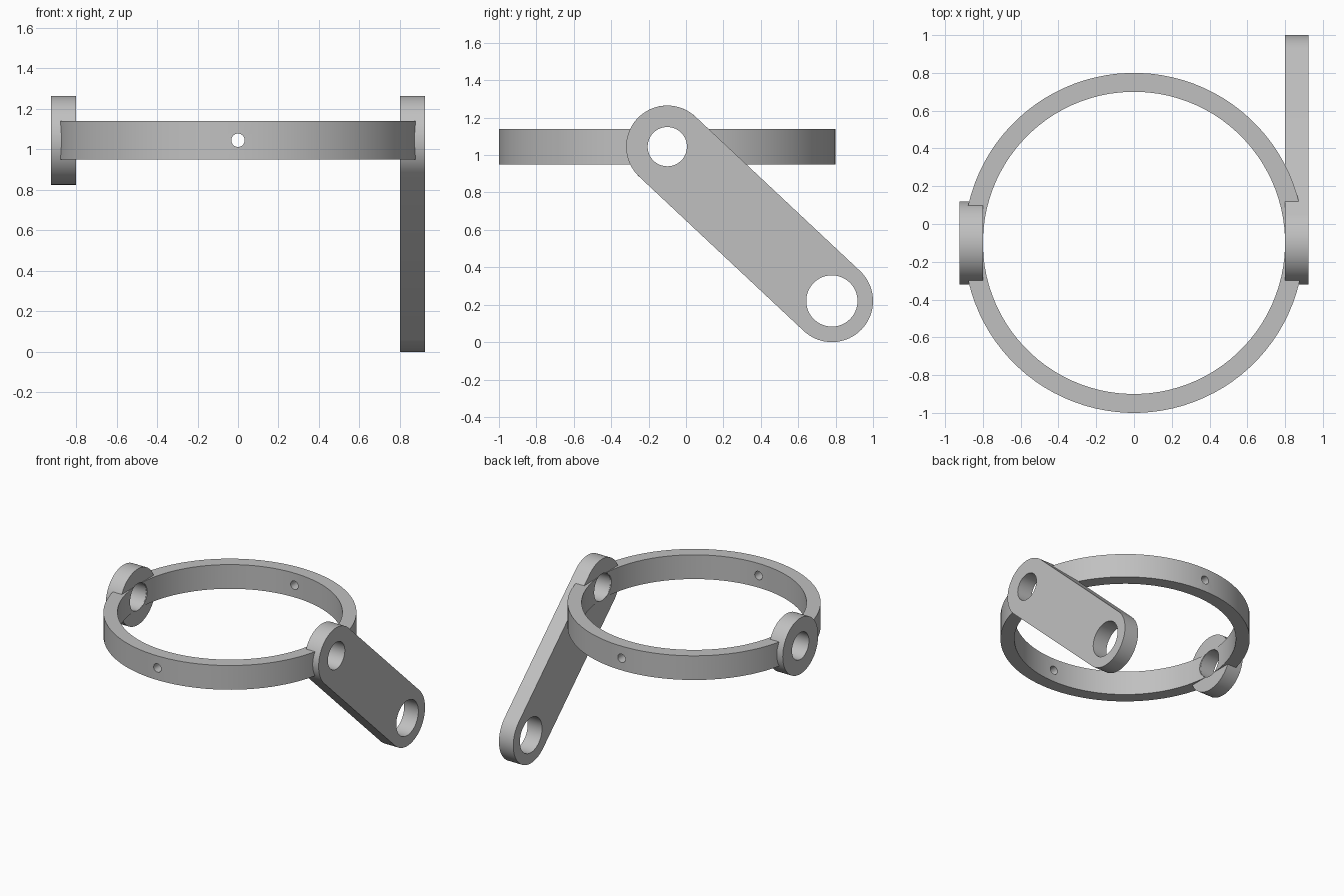
import bpy, bmesh
from math import sin, cos, pi, atan2

if "Cube" in bpy.data.objects:
    bpy.data.objects.remove(bpy.data.objects["Cube"])

grey = bpy.data.materials.new("grey metal")
grey.use_nodes = True
grey.diffuse_color = (0.53, 0.53, 0.53, 1)
grey.node_tree.nodes["Principled BSDF"].inputs["Base Color"].default_value = grey.diffuse_color

RING_Y, RING_Z = -0.1, 1.045      # ring centre, also the pivot axis
FOOT_Y, FOOT_Z = 0.78, 0.22       # lower end of the arm
LUG_R, BORE_R, FOOT_BORE_R = 0.22, 0.105, 0.137
INNER, OUTER, HEIGHT = 0.8, 0.9, 0.19
LUG_OUT = 0.924


def prism(name, points, offset):
    """Extrude a closed 3D outline by offset."""
    bm = bmesh.new()
    face = bm.faces.new([bm.verts.new(p) for p in points])
    new = bmesh.ops.extrude_face_region(bm, geom=[face])["geom"]
    bmesh.ops.translate(bm, vec=offset,
                        verts=[v for v in new if isinstance(v, bmesh.types.BMVert)])
    bmesh.ops.recalc_face_normals(bm, faces=bm.faces)
    mesh = bpy.data.meshes.new(name)
    bm.to_mesh(mesh)
    bm.free()
    mesh.materials.append(grey)
    obj = bpy.data.objects.new(name, mesh)
    bpy.context.collection.objects.link(obj)
    return obj


def arc(cy, cz, r, start, sweep, n, x):
    """Arc in the side plane at the given x."""
    return [(x, cy + r * cos(start + sweep * i / n), cz + r * sin(start + sweep * i / n))
            for i in range(n)]


def side_bore(cy, cz, r):
    return prism("bore_cutter", arc(cy, cz, r, 0, 2 * pi, 64, -1.2), (2.4, 0, 0))


def disc(r, height, name):
    n = 96
    pts = [(r * cos(2 * pi * (i + 0.5) / n), RING_Y + r * sin(2 * pi * (i + 0.5) / n),
            RING_Z - height / 2) for i in range(n)]
    return prism(name, pts, (0, 0, height))


def cut(obj, cutters):
    """Subtract the cutters, then shade smooth with sharp rims."""
    bpy.ops.object.select_all(action='DESELECT')
    bpy.context.view_layer.objects.active = obj
    obj.select_set(True)
    for c in cutters:
        mod = obj.modifiers.new("cut", 'BOOLEAN')
        mod.operation, mod.solver, mod.object = 'DIFFERENCE', 'EXACT', c
        bpy.ops.object.modifier_apply(modifier=mod.name)
    for c in cutters:
        bpy.data.objects.remove(c)
    bpy.ops.object.shade_smooth_by_angle(angle=pi / 6)


# Ring, opened at the pivots and drilled front and back
ring = disc(OUTER, HEIGHT, "ring")
pin = prism("pin_cutter", [(0.033 * cos(2 * pi * i / 32), -1.2, RING_Z + 0.033 * sin(2 * pi * i / 32))
                           for i in range(32)], (0, 2.4, 0))
cut(ring, [disc(INNER, HEIGHT * 2, "ring_cutter"),
           side_bore(RING_Y, RING_Z, BORE_R + 0.002), pin])

# Round lug on the right side
lug = prism("right_lug", arc(RING_Y, RING_Z, LUG_R, 0, 2 * pi, 64, -LUG_OUT), (LUG_OUT - INNER, 0, 0))
cut(lug, [side_bore(RING_Y, RING_Z, BORE_R)])

# Sloping arm on the left side, with rounded ends and two bores
slope = atan2(FOOT_Z - RING_Z, FOOT_Y - RING_Y)
outline = []
for cy, cz, start in ((FOOT_Y, FOOT_Z, slope - pi / 2), (RING_Y, RING_Z, slope + pi / 2)):
    outline += arc(cy, cz, LUG_R, start, pi, 32, INNER)
    end = start + pi
    outline.append((INNER, cy + LUG_R * cos(end), cz + LUG_R * sin(end)))
arm = prism("left_arm", outline, (LUG_OUT - INNER, 0, 0))
cut(arm, [side_bore(RING_Y, RING_Z, BORE_R), side_bore(FOOT_Y, FOOT_Z, FOOT_BORE_R)])
